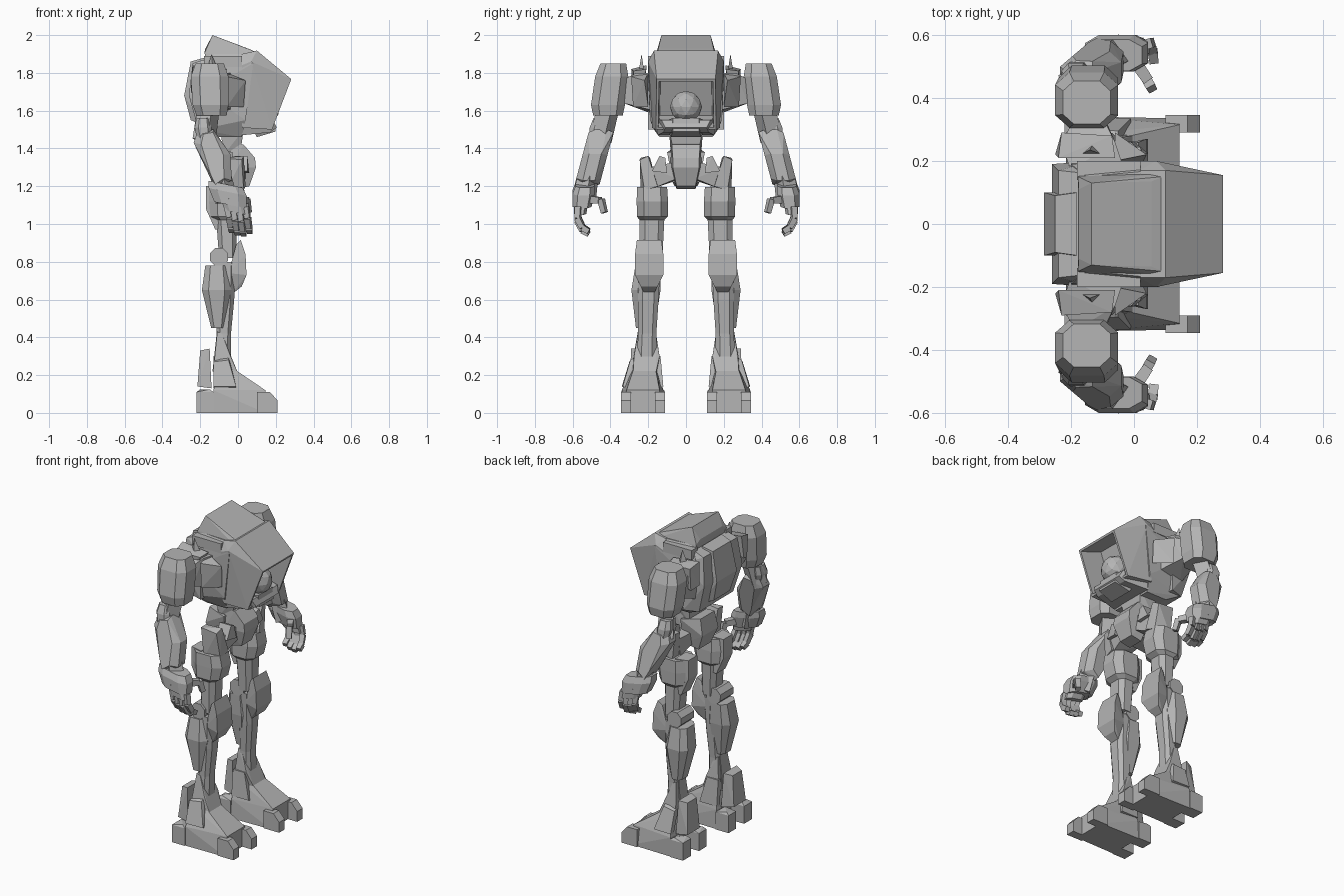
import bpy, bmesh, math
from mathutils import Vector

grey = bpy.data.materials.new("armour grey")
grey.diffuse_color = (0.46, 0.46, 0.46, 1)


def finish(name, bm):
    bmesh.ops.recalc_face_normals(bm, faces=bm.faces)
    me = bpy.data.meshes.new(name)
    bm.to_mesh(me)
    bm.free()
    me.materials.append(grey)
    ob = bpy.data.objects.new(name, me)
    bpy.context.collection.objects.link(ob)
    return ob


def hull_bm(pts):
    bm = bmesh.new()
    for p in pts:
        bm.verts.new(p)
    r = bmesh.ops.convex_hull(bm, input=bm.verts)
    junk = {v for v in r["geom_interior"] + r["geom_unused"] if isinstance(v, bmesh.types.BMVert)}
    bmesh.ops.delete(bm, geom=list(junk), context="VERTS")
    bmesh.ops.dissolve_limit(bm, angle_limit=0.02, verts=bm.verts, edges=bm.edges)
    return bm


def flip(pts):
    return [(p[0], -p[1], p[2]) for p in pts]


def hull(name, pts):
    """Convex block on the centre line, points given for one half."""
    return finish(name, hull_bm(list(pts) + flip(pts)))


def pair(name, pts):
    """Convex block made for both sides."""
    finish(name + "_left", hull_bm(pts))
    finish(name + "_right", hull_bm(flip(pts)))


def box(x0, x1, y0, y1, z0, z1):
    return [(x, y, z) for x in (x0, x1) for y in (y0, y1) for z in (z0, z1)]


def ring(cx, cy, z, hx, hy, tilt=0, c=0.55):
    """Octagonal section; tilt drops the front edge of the ring."""
    base = [(1, c), (c, 1), (-c, 1), (-1, c), (-1, -c), (-c, -1), (c, -1), (1, -c)]
    return [(cx + a * hx, cy + b * hy, z - a * hx * tilt) for a, b in base]


def loft(name, rings, tilt=0):
    for side, s in (("left", 1), ("right", -1)):
        bm = bmesh.new()
        loops = [[bm.verts.new((x, s * y, z)) for x, y, z in ring(*r, tilt)] for r in rings]
        for a, b in zip(loops, loops[1:]):
            for i in range(8):
                j = (i + 1) % 8
                bm.faces.new((a[i], a[j], b[j], b[i]))
        bm.faces.new(loops[0])
        bm.faces.new(loops[-1])
        finish(f"{name}_{side}", bm)


def bar(name, a, b, w0, w1):
    """Square tapered bar between two points, both sides."""
    a, b = Vector(a), Vector(b)
    q = (b - a).to_track_quat("Z", "Y")
    pair(name, [tuple(p + q @ Vector((i * w, j * w, 0))) for p, w in ((a, w0), (b, w1))
                for i in (-1, 1) for j in (-1, 1)])


# --- torso ---
hull("chest_core", [(-.2, .17, 1.5), (-.2, .19, 1.82), (-.15, .15, 1.9), (.06, .17, 1.9),
                    (.08, .2, 1.85), (.04, .19, 1.55), (.02, .14, 1.46), (-.12, .14, 1.46), (-.18, .2, 1.7)])
hull("back_block", [(-.24, .17, 1.85), (-.26, .19, 1.68), (-.21, .17, 1.5), (-.12, .2, 1.5),
                    (-.12, .2, 1.8), (-.15, .16, 1.88)])
hull("back_plate", [(-.25, .09, 1.86), (-.285, .1, 1.68), (-.25, .08, 1.55), (-.18, .1, 1.52), (-.18, .1, 1.88)])
hull("top_cap", [(-.177, .15, 1.905), (-.17, .155, 1.87), (.1, .165, 1.88), (.09, .15, 1.913),
                 (-.135, .13, 2.0), (.055, .135, 1.928), (-.175, .11, 1.925)])
pair("shoulder_ridge", box(-.18, .02, .14, .2, 1.83, 1.89))

# --- hooded front with a hollow opening ---
bm = hull_bm([(x, s * y, z) for s in (-1, 1) for x, y, z in
              [(.282, .155, 1.767), (.18, .16, 1.5), (.1, .17, 1.918), (.07, .2, 1.86),
               (.02, .2, 1.84), (.02, .18, 1.51), (.02, .17, 1.9)]])
bm.normal_update()
view = Vector((.93, 0, -.36))
mouth = max(bm.faces, key=lambda f: f.normal.dot(view))
bmesh.ops.inset_individual(bm, faces=[mouth], thickness=.018)
bmesh.ops.inset_individual(bm, faces=[mouth], thickness=.012, depth=-.15)
finish("hood", bm)

bm = bmesh.new()
bmesh.ops.create_icosphere(bm, subdivisions=2, radius=.085)
bmesh.ops.translate(bm, verts=bm.verts, vec=(.14, 0, 1.62))
finish("head", bm)
hull("jaw", [(.02, .17, 1.56), (.02, .15, 1.47), (.17, .12, 1.485), (.205, .11, 1.51), (.185, .13, 1.55)])
hull("jaw_lip", [(.08, .1, 1.5), (.08, .1, 1.55), (.19, .07, 1.56), (.2, .07, 1.49), (.1, .08, 1.46)])

# --- waist and pelvis ---
hull("waist", [(-.09, .09, 1.5), (.03, .09, 1.5), (.02, .075, 1.43), (-.08, .08, 1.36), (.0, .06, 1.36)])
hull("pelvis_front", [(-.035, .075, 1.42), (.03, .075, 1.42), (.09, .07, 1.35), (.095, .07, 1.3),
                      (.06, .05, 1.2), (-.01, .05, 1.185), (-.04, .085, 1.3)])
hull("rump", [(-.15, .07, 1.4), (-.17, .08, 1.3), (-.13, .06, 1.2), (-.03, .1, 1.38), (-.03, .07, 1.22)])
pair("hip_link", [(-.09, .05, 1.3), (.04, .05, 1.33), (.04, .05, 1.24), (-.09, .05, 1.23),
                  (-.08, .19, 1.3), (.03, .19, 1.3), (.02, .17, 1.19), (-.08, .17, 1.19)])
pair("hip_guard", [(-.09, .19, 1.35), (.03, .2, 1.36), (-.09, .24, 1.35), (.02, .245, 1.34),
                   (-.07, .17, 1.16), (.04, .15, 1.2), (-.07, .24, 1.16), (.03, .22, 1.18)])
pair("hip_pin", [(-.04, .1, 1.27), (.06, .1, 1.27), (-.03, .11, 1.35), (.05, .11, 1.35), (-.03, .14, 1.36),
                 (.05, .14, 1.36), (-.03, .18, 1.28), (.05, .18, 1.28)])

# --- legs ---
loft("thigh", [(-.06, .18, 1.195, .09, .08), (-.055, .178, 1.12, .1, .083), (-.06, .178, 1.04, .085, .082),
               (-.06, .18, 1.02, .055, .065), (-.055, .185, .82, .045, .06)])
pair("thigh_back", [(-.17, .13, 1.2), (-.17, .13, 1.08), (-.12, .13, .97), (-.09, .13, 1.2), (-.08, .13, .98),
                    (-.17, .22, 1.2), (-.17, .22, 1.08), (-.12, .22, .97), (-.09, .24, 1.2), (-.08, .23, .98)])
knee = [(-.01, .89, .14), (.015, .915, .13), (.04, .84, .12), (.045, .73, .12), (.02, .67, .15),
        (-.03, .63, .17), (-.05, .74, .14)]
pair("knee_plate", [(x, y, z) for x, z, y0 in knee for y in (y0, .39 - y0)])
pair("knee_joint", [(-.1 + .052 * math.cos(a * math.pi / 4 + .4), y, .825 + .052 * math.sin(a * math.pi / 4 + .4))
                    for a in range(8) for y in (.13, .26)])
loft("calf", [(-.113, .2, .78, .06, .068), (-.113, .212, .65, .078, .077), (-.107, .215, .45, .035, .05)])
loft("shin", [(-.06, .195, .8, .045, .06), (-.065, .2, .6, .045, .055), (-.075, .205, .42, .038, .048),
              (-.085, .21, .22, .05, .055)])

# --- ankles and feet ---
pair("ankle_shell", [(-.11, .16, .43), (-.085, .16, .42), (-.11, .255, .43), (-.085, .255, .42), (-.13, .14, .23),
                     (-.13, .29, .23), (0, .16, .21), (0, .28, .21), (-.04, .14, .3), (-.04, .275, .3)])
pair("ankle_rear_guard", [(-.2, .18, .33), (-.2, .27, .33), (-.15, .16, .34), (-.15, .29, .34),
                          (-.215, .17, .14), (-.215, .29, .14), (-.14, .15, .13), (-.14, .3, .13)])
pair("ankle_outer_guard", [(-.13, .26, .28), (-.05, .26, .3), (-.13, .3, .27), (-.05, .295, .28),
                           (-.13, .31, .13), (-.01, .31, .13), (-.13, .34, .14), (-.01, .335, .14)])
pair("ankle_inner_guard", [(-.13, .135, .3), (-.05, .135, .3), (-.13, .165, .3), (-.05, .165, .3),
                           (-.13, .12, .14), (-.01, .12, .14), (-.13, .15, .13), (-.01, .15, .13)])
pair("foot", [(-.13, .115, 0), (-.13, .34, 0), (.145, .12, 0), (.145, .335, 0), (-.13, .12, .12),
              (-.13, .34, .12), (.145, .14, .12), (.145, .315, .12), (-.1, .15, .23), (-.1, .29, .23),
              (-.01, .16, .225), (-.01, .28, .225)])
for n, y0, y1 in (("inner", .11, .165), ("outer", .29, .345)):
    pair(n + "_toe", box(.1, .21, y0, y1, 0, .065) + [(.1, y0, .11), (.1, y1, .11), (.17, y0, .11), (.17, y1, .11)])
for n, y0, y1 in (("inner", .11, .185), ("outer", .265, .345)):
    pair(n + "_heel", box(-.22, -.13, y0, y1, 0, .11) + [(-.2, y0 + .01, .125), (-.15, y1 - .01, .125)])

# --- shoulders and arms ---
pair("shoulder_joint", [(-.2, .17, 1.8), (-.03, .17, 1.8), (-.2, .17, 1.58), (-.03, .17, 1.6), (-.23, .25, 1.78),
                        (-.06, .26, 1.8), (-.19, .34, 1.76), (-.1, .34, 1.76), (-.19, .33, 1.64), (-.09, .33, 1.64)])
pair("shoulder_flap", [(-.24, .21, 1.84), (-.06, .21, 1.82), (-.23, .29, 1.82), (-.07, .28, 1.81),
                       (-.25, .22, 1.7), (-.23, .28, 1.68), (-.1, .25, 1.7)])
pair("shoulder_fin", [(-.14, .235, 1.9), (-.17, .22, 1.8), (-.1, .22, 1.8), (-.13, .255, 1.78)])
pair("shoulder_brace", [(-.06, .2, 1.8), (.04, .22, 1.76), (-.06, .29, 1.78), (.03, .2, 1.62), (-.06, .28, 1.62)])
loft("shoulder_guard", [(-.15, .385, 1.85, .075, .068), (-.15, .393, 1.78, .1, .088),
                        (-.145, .413, 1.63, .095, .09), (-.14, .413, 1.575, .08, .078)])
bar("upper_arm", (-.155, .41, 1.62), (-.18, .455, 1.44), .043, .045)
loft("elbow", [(-.185, .445, 1.56, .035, .045), (-.185, .455, 1.51, .045, .055), (-.175, .465, 1.44, .04, .05)])

# forearm: tilted slab with bevelled flanks, leaning outwards
prof = [(-.235, 1.43), (-.215, 1.49), (-.13, 1.5), (-.04, 1.37), (-.033, 1.23), (-.11, 1.195), (-.15, 1.25)]
pair("forearm", [(-.135 + (x + .135) * k, .457 + (1.47 - z) * .24 + s * h, 1.35 + (z - 1.35) * m)
                 for x, z in prof for k, m, h in ((1, 1, .032), (.6, .9, .066)) for s in (-1, 1)])
bar("wrist", (-.09, .52, 1.25), (-.06, .54, 1.12), .04, .045)
loft("hand_cuff", [(-.065, .535, 1.21, .09, .05), (-.055, .542, 1.17, .1, .058), (-.04, .55, 1.1, .085, .05)], .2)
loft("palm", [(-.03, .555, 1.13, .065, .04), (-.01, .56, 1.06, .06, .032)], .2)

# --- fingers ---
for i in range(4):
    x = -.055 + i * .032
    dz = (0, -.015, -.02, -.005)[i]
    path = [(x, .57, 1.09), (x + .01, .573, 1.035 + dz), (x + .018, .548, .985 + dz), (x + .022, .515, .965 + dz)]
    for k in range(3):
        bar(f"finger_{i + 1}_segment_{k + 1}", path[k], path[k + 1], .016, .014)
bar("thumb_base", (.0, .52, 1.13), (.045, .455, 1.125), .02, .017)
bar("thumb_tip", (.045, .45, 1.13), (.055, .432, 1.06), .016, .014)
